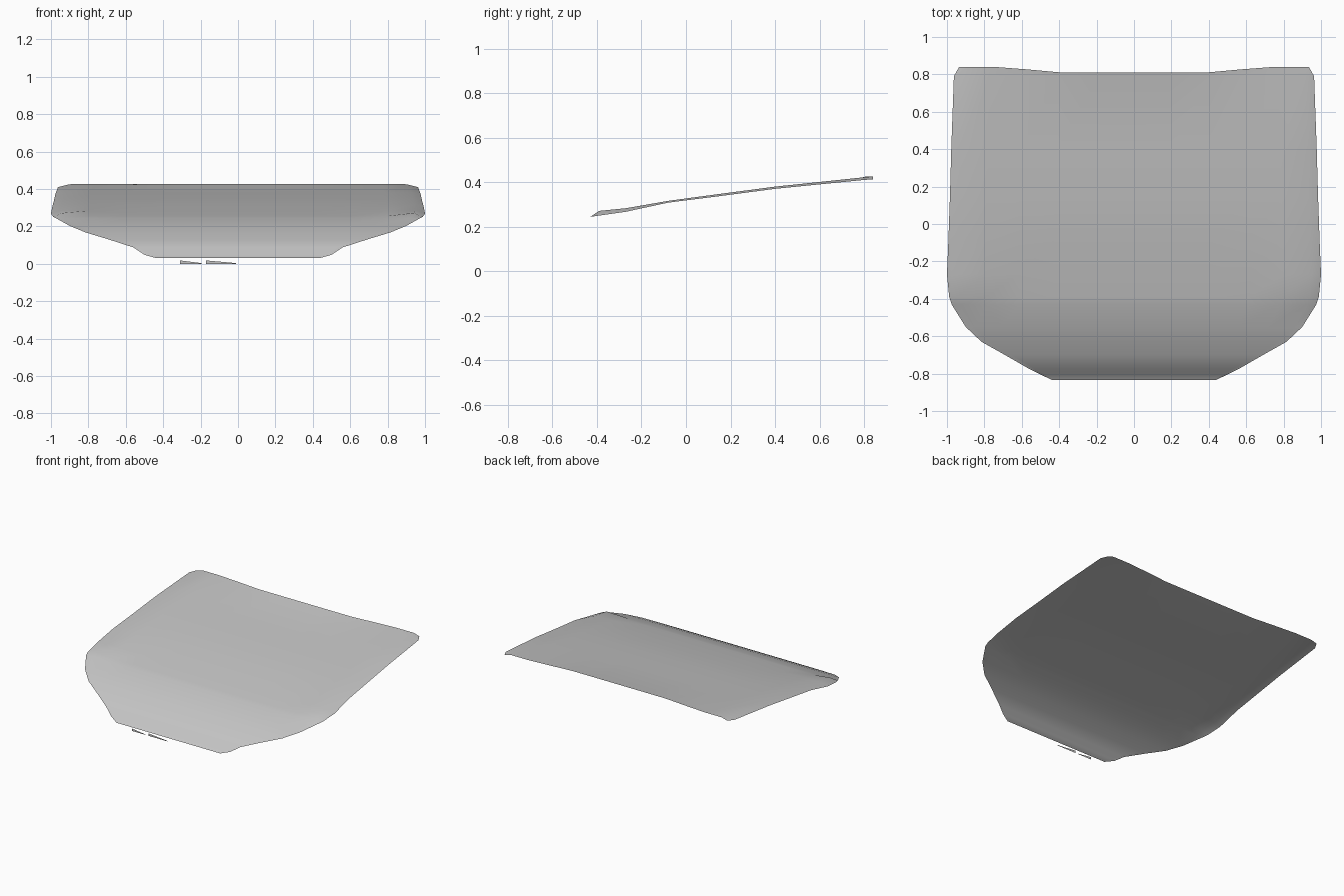
import bpy, bmesh

cube = bpy.data.objects.get("Cube")
if cube:
    bpy.data.objects.remove(cube, do_unlink=True)

grey = bpy.data.materials.new("panel_grey")
grey.use_nodes = True
colour = (0.55, 0.55, 0.55, 1)
grey.diffuse_color = colour
grey.node_tree.nodes["Principled BSDF"].inputs["Base Color"].default_value = colour


def make_object(name, bm):
    mesh = bpy.data.meshes.new(name)
    bm.to_mesh(mesh)
    bm.free()
    mesh.materials.append(grey)
    obj = bpy.data.objects.new(name, mesh)
    bpy.context.collection.objects.link(obj)
    return obj


# Curved panel: stations from nose to back (y, height, half width, edge drop)
stations = [
    (-.835, .03, .435, 0), (-.805, .048, .50, 0), (-.775, .088, .56, 0),
    (-.70, .13, .69, 0), (-.63, .168, .815, 0), (-.55, .203, .90, 0),
    (-.43, .245, .975, 0), (-.39, .255, .988, .004), (-.27, .276, 1.0, .008),
    (-.08, .317, .992, .008), (.15, .348, .984, .01), (.4, .381, .977, .01),
    (.79, .422, .963, .012), (.84, .427, .935, .013),
]
half = (.2, .42, .62, .8, .95, 1)
columns = [-f for f in reversed(half)] + [0] + list(half)

bm = bmesh.new()
rows = []
for y, z, width, drop in stations:
    row = []
    for f in columns:
        x, py, pz = f * width, y, z
        if abs(f) == 1:
            pz -= drop
        # Raised creases at the two side corners
        if y == -.39 and abs(f) == .95:
            pz += .017
        if y == -.27 and abs(f) in (.8, .95):
            pz += .008
        # Shallow recess along the back edge
        if y == .84:
            py -= .03 * min(1, max(0, (.72 - abs(x)) / .33))
        row.append(bm.verts.new((x, py, pz)))
    rows.append(row)
for a, b in zip(rows, rows[1:]):
    for i in range(len(columns) - 1):
        bm.faces.new((a[i], a[i + 1], b[i + 1], b[i]))
panel = make_object("curved_panel", bm)
bpy.context.view_layer.objects.active = panel
panel.select_set(True)
bpy.ops.object.shade_smooth_by_angle(angle=0.5)

# Two thin slivers beneath the nose
for name, x0, x1 in (("outer_sliver", -.31, -.195), ("inner_sliver", -.17, -.01)):
    bm = bmesh.new()
    bm.faces.new([bm.verts.new((x, -.83, z)) for x, z in ((x0, 0), (x1, 0), (x1, .004), (x0, .018))])
    make_object(name, bm)
